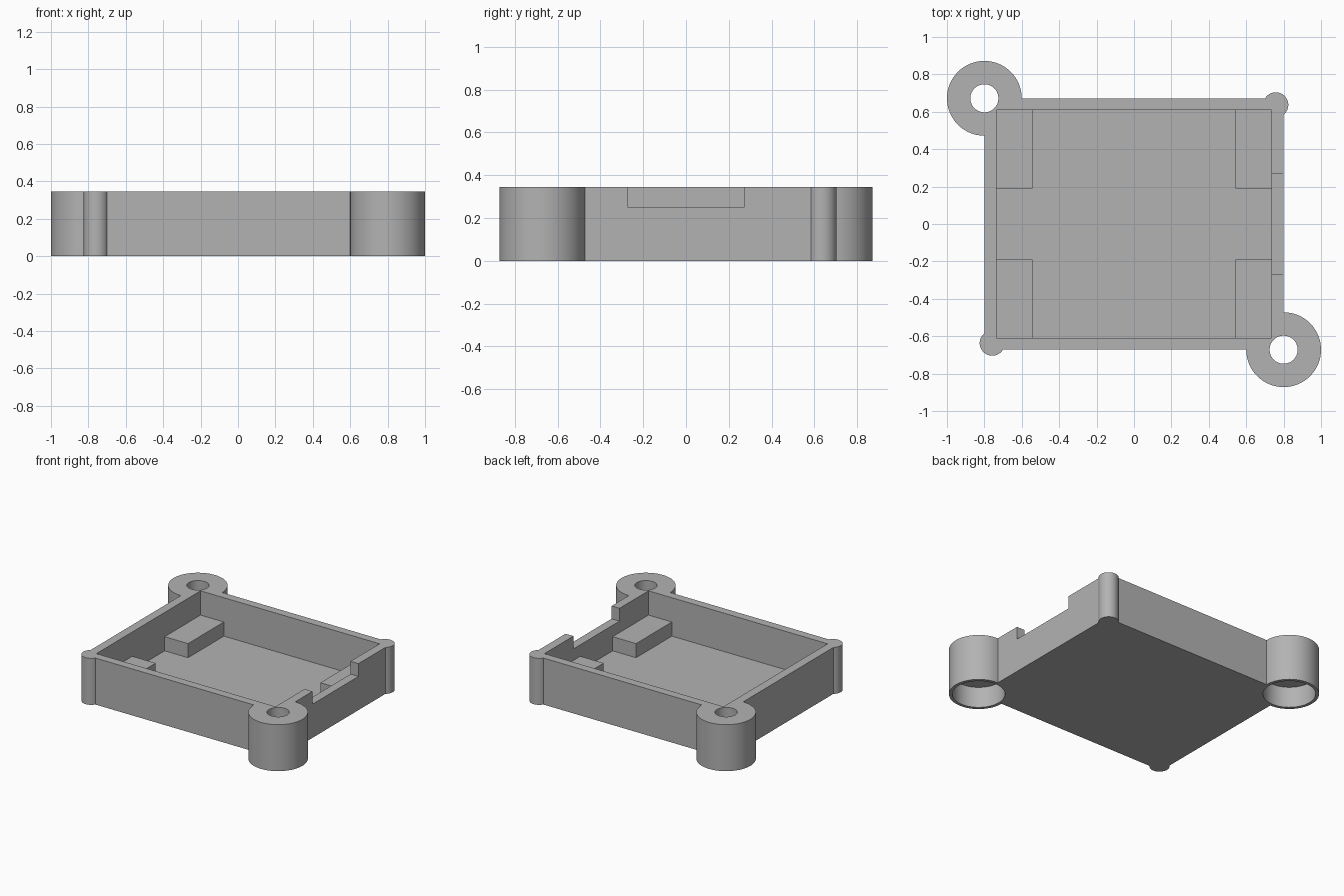
import bpy, math

cube = bpy.data.objects.get("Cube")
if cube:
    bpy.data.objects.remove(cube, do_unlink=True)

W, D, H = 0.8, 0.672, 0.345        # half width, half depth, height
IW, ID, FLOOR = 0.735, 0.61, 0.06  # cavity half sizes and floor level
SHELF = 0.165                      # top of the corner blocks

grey = bpy.data.materials.new("plain grey")
grey.use_nodes = True
colour = (0.45, 0.45, 0.45, 1)
grey.diffuse_color = colour
grey.node_tree.nodes["Principled BSDF"].inputs["Base Color"].default_value = colour


def box(name, x0, x1, y0, y1, z0, z1):
    bpy.ops.mesh.primitive_cube_add(
        size=1, location=((x0 + x1) / 2, (y0 + y1) / 2, (z0 + z1) / 2))
    ob = bpy.context.object
    ob.name = name
    ob.scale = (x1 - x0, y1 - y0, z1 - z0)
    bpy.ops.object.transform_apply(location=True, rotation=False, scale=True)
    return ob


def cylinder(name, x, y, r, z0, z1):
    bpy.ops.mesh.primitive_cylinder_add(
        vertices=64, radius=r, depth=z1 - z0, location=(x, y, (z0 + z1) / 2))
    ob = bpy.context.object
    ob.name = name
    bpy.ops.object.transform_apply(location=True, rotation=False, scale=True)
    return ob


def combine(target, tool, operation):
    """Apply a boolean and discard the tool."""
    mod = target.modifiers.new(operation.lower(), 'BOOLEAN')
    mod.operation, mod.object, mod.solver = operation, tool, 'EXACT'
    bpy.context.view_layer.objects.active = target
    bpy.ops.object.modifier_apply(modifier=mod.name)
    bpy.data.objects.remove(tool, do_unlink=True)


# Outer body with screw bosses and small corner posts on opposite corners
tray = box("tray", -W, W, -D, D, 0, H)
for s in (-1, 1):
    combine(tray, cylinder("boss", s * W, -s * D, 0.2, 0, H), 'UNION')
    combine(tray, cylinder("post", s * 0.758, s * 0.637, 0.067, 0, H), 'UNION')

# Hollow inside
combine(tray, box("cavity", -IW, IW, -ID, ID, FLOOR, H + 0.2), 'DIFFERENCE')

# Corner support blocks, sunk slightly into floor and walls
for sx in (-1, 1):
    for sy in (-1, 1):
        xs = sorted((sx * 0.543, sx * (IW + 0.02)))
        ys = sorted((sy * 0.19, sy * (ID + 0.02)))
        combine(tray, box("block", *xs, *ys, FLOOR - 0.02, SHELF), 'UNION')

# Cable notch in the side wall
combine(tray, box("notch", IW - 0.05, W + 0.1, -0.27, 0.27, 0.25, H + 0.2),
        'DIFFERENCE')

# Screw holes with wide recesses from below
for s in (-1, 1):
    combine(tray, cylinder("recess", s * W, -s * D, 0.177, -0.1, 0.155), 'DIFFERENCE')
    combine(tray, cylinder("screw_hole", s * W, -s * D, 0.075, 0.1, H + 0.1), 'DIFFERENCE')

# Finish
tray.data.materials.clear()
tray.data.materials.append(grey)
for poly in tray.data.polygons:
    poly.material_index = 0
bpy.ops.object.select_all(action='DESELECT')
tray.select_set(True)
bpy.context.view_layer.objects.active = tray
bpy.ops.object.shade_smooth_by_angle(angle=math.radians(30))
